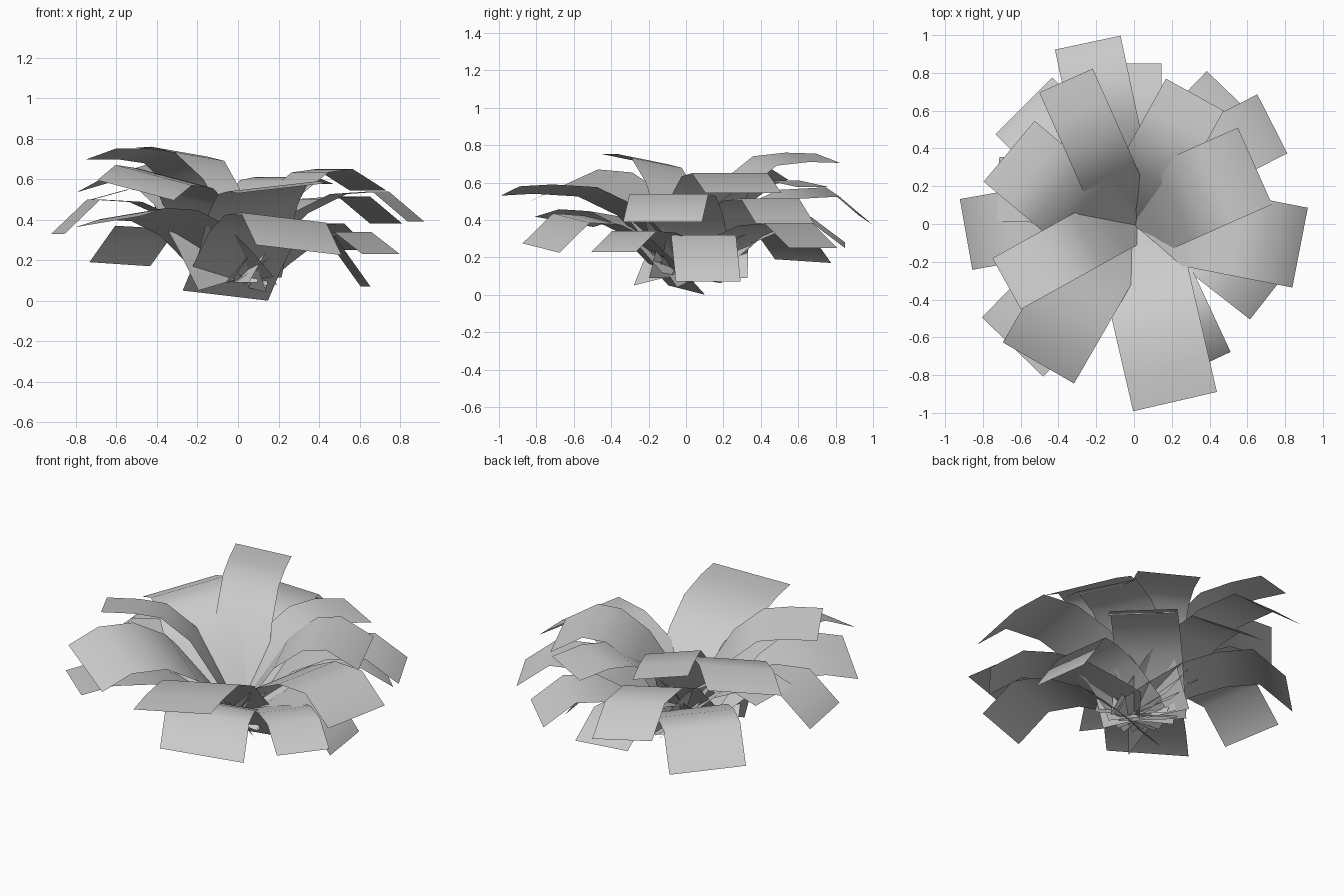
import bpy
import bmesh
from math import radians
from mathutils import Matrix, Vector

default_cube = bpy.data.objects.get("Cube")
if default_cube:
    bpy.data.objects.remove(default_cube, do_unlink=True)

# Single pale grey for every leaf
grey = bpy.data.materials.new("pale grey")
grey.use_nodes = True
grey_value = (0.6, 0.6, 0.6, 1)
grey.diffuse_color = grey_value
grey.node_tree.nodes["Principled BSDF"].inputs["Base Color"].default_value = grey_value


def arching_leaf(name, azimuth, reach, shift, width, ridge, tip, roll=0, base=0.09):
    """Rectangular strip that climbs from the core, arches over and droops."""
    rise = ridge - base
    profile = [
        (-0.03, base),
        (0.13 * reach, base + 0.36 * rise),
        (0.34 * reach, base + 0.76 * rise),
        (0.56 * reach, base + 0.97 * rise),
        (reach - 0.18, ridge),
        (reach, tip),
    ]
    turn = Matrix.Rotation(radians(azimuth), 4, "Z")
    bm = bmesh.new()
    previous = None
    for radius, height in profile:
        # Each row runs from the right edge to the left edge, seen from the core
        row = [
            bm.verts.new(turn @ Vector((radius, shift + side * width, height + side * roll)))
            for side in (-0.5, 0.5)
        ]
        if previous:
            bm.faces.new((previous[0], row[0], row[1], previous[1]))
        previous = row
    for face in bm.faces:
        face.smooth = True

    mesh = bpy.data.meshes.new(name)
    bm.to_mesh(mesh)
    bm.free()
    mesh.materials.append(grey)
    leaf = bpy.data.objects.new(name, mesh)
    bpy.context.collection.objects.link(leaf)
    return leaf


# Upper whorl: azimuth, reach, sideways shift, width, ridge height, tip height, roll
upper_leaves = [
    (-77, 0.965, 0, 0.455, 0.565, 0.555, 0.05),
    (-120, 0.89, -0.07, 0.435, 0.62, 0.545, -0.1),
    (-151, 0.743, -0.05, 0.31, 0.725, 0.725, 0.055),
    (140, 0.754, 0.13, 0.42, 0.65, 0.575, -0.08),
    (114, 0.84, 0.02, 0.31, 0.735, 0.73, 0.05),
    (61, 0.755, 0.05, 0.35, 0.61, 0.575),
    (24, 0.71, 0.02, 0.445, 0.65, 0.545),
]

# Middle whorl
middle_leaves = [
    (-11, 0.887, 0.045, 0.43, 0.54, 0.39),
    (27, 0.893, 0.14, 0.35, 0.515, 0.38),
    (102, 0.99, 0.04, 0.355, 0.55, 0.4, 0.05),
    (178, 0.725, -0.16, 0.34, 0.55, 0.5),
    (-170, 0.885, -0.1, 0.38, 0.5, 0.33),
    (-134, 0.915, -0.01, 0.45, 0.43, 0.39, 0.055),
]

# Drooping lower whorl, the front leaf reaching the ground
lower_leaves = [
    (-65, 0.83, -0.055, 0.465, 0.41, 0.25, -0.05, 0.025),
    (-38, 0.795, 0.13, 0.3, 0.34, 0.23),
    (8, 0.64, 0.03, 0.35, 0.32, 0.07),
    (46, 0.85, 0.1, 0.37, 0.38, 0.25),
    (90, 0.85, 0.03, 0.35, 0.4, 0.265, 0.03),
    (135, 0.855, -0.03, 0.425, 0.36, 0.18, 0.02),
]

whorls = {"upper": upper_leaves, "middle": middle_leaves, "lower": lower_leaves}
for whorl, leaves in whorls.items():
    for number, shape in enumerate(leaves, start=1):
        arching_leaf(f"{whorl}_leaf_{number}", *shape)
